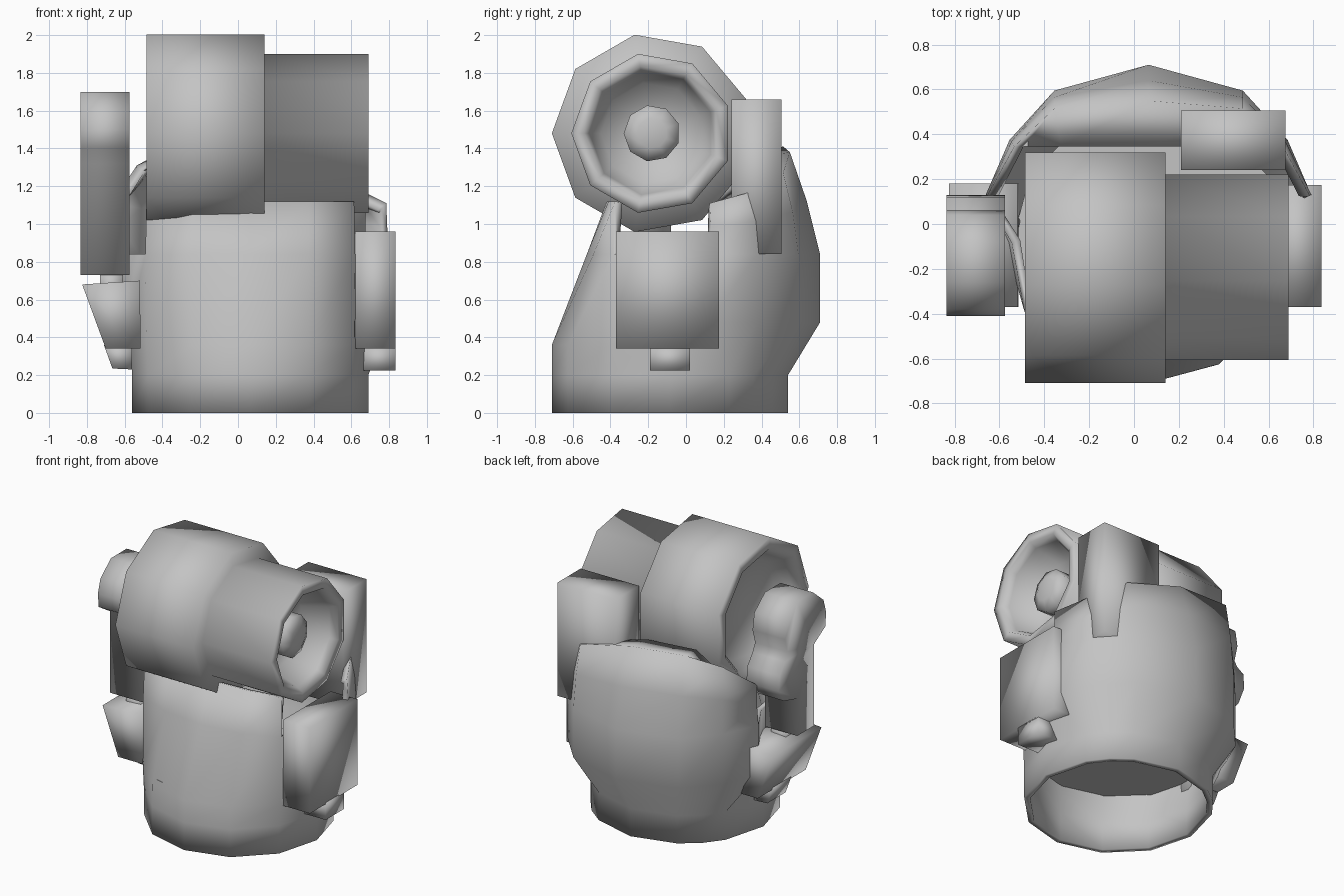
import bpy, bmesh
from math import cos, sin, pi, radians

cube = bpy.data.objects.get("Cube")
if cube:
    bpy.data.objects.remove(cube, do_unlink=True)

grey = bpy.data.materials.new("plain_grey")
grey.use_nodes = True
grey.diffuse_color = (0.55, 0.55, 0.55, 1)
grey.node_tree.nodes["Principled BSDF"].inputs["Base Color"].default_value = grey.diffuse_color

CX, CY, R = 0.065, -0.085, 0.625      # body axis and base radius
DY, DZ = -0.18, 1.48                  # drum axis


def make(name, verts, faces, fix=True):
    """Mesh object with smooth shading and the grey material."""
    mesh = bpy.data.meshes.new(name)
    mesh.from_pydata(verts, [], faces)
    if fix:
        bm = bmesh.new()
        bm.from_mesh(mesh)
        bmesh.ops.remove_doubles(bm, verts=bm.verts, dist=0.0005)
        bmesh.ops.recalc_face_normals(bm, faces=bm.faces)
        bm.to_mesh(mesh)
        bm.free()
    mesh.materials.append(grey)
    for p in mesh.polygons:
        p.use_smooth = True
    obj = bpy.data.objects.new(name, mesh)
    bpy.context.collection.objects.link(obj)
    return obj


def prism(name, outline, axis, a, b):
    """Extrude an outline along x (outline is y,z) or y (outline is x,z)."""
    def place(p, t):
        return (t, p[0], p[1]) if axis == "x" else (p[0], t, p[1])
    n = len(outline)
    verts = [place(p, t) for t in (a, b) for p in outline]
    faces = [tuple(range(n)), tuple(range(n, 2 * n))]
    faces += [(i, (i + 1) % n, n + (i + 1) % n, n + i) for i in range(n)]
    return make(name, verts, faces)


def box(name, x0, x1, y0, y1, z0, z1):
    return prism(name, [(x0, z0), (x1, z0), (x1, z1), (x0, z1)], "y", y0, y1)


def lathe_x(name, profile, cy, cz, sides):
    """Turn an (x, radius) profile around an axis along x."""
    verts, faces = [], []
    for x, r in profile:
        for k in range(sides):
            a = pi + 2 * pi * k / sides
            verts.append((x, cy + r * cos(a), cz + r * sin(a)))
    for i in range(len(profile) - 1):
        for k in range(sides):
            m = (k + 1) % sides
            faces.append((i * sides + k, i * sides + m, (i + 1) * sides + m, (i + 1) * sides + k))
    return make(name, verts, faces)


# Body shell: wall columns from the base ring up, taller at the front and back
def column(angle, *upper):
    x, y = R * cos(radians(angle)), R * sin(radians(angle))
    return [(x, y, 0), (x, y, 0.2), *upper]


def back_column(angle, mid, top, height):
    """Bulging wall that ends in a lip folded inward."""
    (mx, my), (tx, ty) = mid, top
    shoulder = ((mx + tx) / 2, (my + ty) / 2 + 0.01, 0.43 + height / 2)
    lip = (tx * 0.93, min(ty, 0.43), height - 0.03)
    return column(angle, (mx, my, 0.48), (mx, my, 0.84), shoulder, (tx, ty, height), lip)


def mirrored(columns):
    return [[(-x, y, z) for x, y, z in col] for col in reversed(columns)]


def back_side(h30, h45, h60):
    return [back_column(30, (0.73, 0.205), (0.72, 0.21), h30),
            back_column(45, (0.62, 0.46), (0.60, 0.43), h45),
            back_column(60, (0.42, 0.68), (0.42, 0.60), h60)]


front_side = [
    column(-60, (0.31, -0.541, 0.36), (0.31, -0.405, 0.84), (0.31, -0.325, 1.12)),
    column(-30, (0.55, -0.312, 0.36), (0.555, -0.30, 0.84), (0.55, -0.29, 1.12)),
    column(0, (0.64, 0, 0.48), (0.61, 0, 0.84)),
]
front_middle = column(-90, (0, -0.625, 0.36), (0, -0.44, 0.84), (0, -0.335, 1.12))
back_middle = back_column(90, (0, 0.795), (0, 0.635), 1.38)
columns = ([front_middle] + front_side + back_side(1.11, 1.17, 1.27) + [back_middle]
           + mirrored(back_side(1.13, 1.31, 1.41)) + mirrored(front_side))

verts, faces, starts = [], [], []
for col in columns:
    starts.append(len(verts))
    verts += [(CX + x, CY + y, z) for x, y, z in col]
for c, col in enumerate(columns):
    d = (c + 1) % len(columns)
    for r in range(min(len(col), len(columns[d])) - 1):
        faces.append((starts[c] + r, starts[d] + r, starts[d] + r + 1, starts[c] + r + 1))
shell = make("body_shell", verts, faces, fix=False)
solid = shell.modifiers.new("thickness", "SOLIDIFY")
solid.thickness = 0.04
solid.offset = -1

# Floor inside the body
make("inner_floor", [(CX + 0.61 * cos(k * pi / 6), CY + 0.61 * sin(k * pi / 6), 0.4) for k in range(12)],
     [tuple(range(12))], fix=False)

# Drum with a recessed end and a narrower open barrel with a knob
lathe_x("drum_and_barrel", [
    (-0.34, 0), (-0.34, 0.36), (-0.44, 0.41), (-0.485, 0.45), (-0.485, 0.53), (0.14, 0.53),
    (0.14, 0.427), (0.69, 0.427), (0.69, 0.36), (0.64, 0.33), (0.45, 0.27), (0.43, 0)], DY, DZ, 9)
lathe_x("barrel_knob", [(0.42, 0), (0.42, 0.15), (0.58, 0.15), (0.61, 0.08), (0.61, 0)], DY, DZ, 9)

# Arm beside the drum: rounded head, bulge behind, straight post below
prism("pinched_arm", [
    (-0.26, 1.70), (-0.08, 1.70), (0.04, 1.60), (0.06, 1.48), (0.03, 1.38), (0.06, 1.32),
    (0.12, 1.24), (0.13, 1.13), (0.07, 1.04), (-0.08, 1.0), (-0.08, 0.73), (-0.27, 0.73),
    (-0.27, 1.32), (-0.40, 1.40), (-0.41, 1.50), (-0.38, 1.60)], "x", -0.835, -0.575)
box("arm_foot", -0.73, -0.61, -0.24, -0.1, 0.6, 0.75)

# Tapered side pod under the arm, with its peg
prism("tapered_pod", [(-0.825, 0.68), (-0.52, 0.70), (-0.515, 0.34), (-0.70, 0.34)], "y", -0.37, 0.18)
prism("tapered_pod_peg", [(-0.71, 0.36), (-0.665, 0.235), (-0.56, 0.23), (-0.56, 0.36)], "y", -0.19, 0.02)

# Square side pod with its peg
box("square_pod", 0.62, 0.835, -0.37, 0.175, 0.34, 0.96)
box("square_pod_peg", 0.66, 0.835, -0.19, 0.02, 0.225, 0.35)

# Tall block behind the barrel
box("tall_block", 0.21, 0.675, 0.24, 0.505, 0.84, 1.66)
